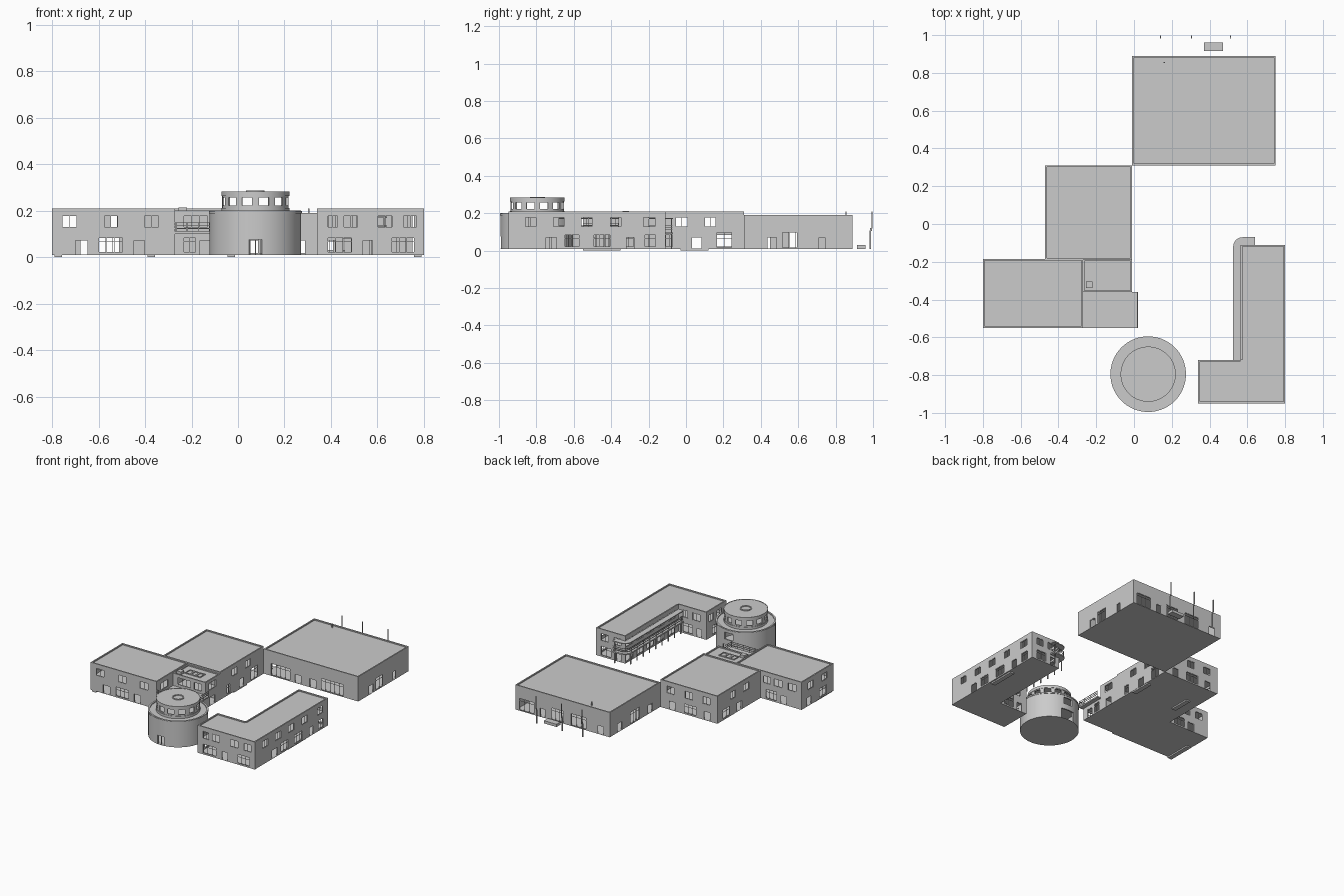
import bpy, bmesh
from math import pi, cos, sin, radians
from mathutils import Matrix

if "Cube" in bpy.data.objects:
    bpy.data.objects.remove(bpy.data.objects["Cube"])

BASE, T = 0.01, 0.009
# opening heights: upper window, ground window, door, tall hall window, low strip
KIND = {'u': (.127, .178), 'g': (.02, .085), 'd': (.012, .073), 'h': (.015, .1)}


def finish(name, bm, smooth=False):
    bmesh.ops.remove_doubles(bm, verts=bm.verts, dist=1e-6)
    bmesh.ops.recalc_face_normals(bm, faces=bm.faces)
    me = bpy.data.meshes.new(name)
    bm.to_mesh(me)
    bm.free()
    ob = bpy.data.objects.new(name, me)
    bpy.context.collection.objects.link(ob)
    if smooth:
        bpy.ops.object.select_all(action='DESELECT')
        ob.select_set(True)
        bpy.context.view_layer.objects.active = ob
        bpy.ops.object.shade_smooth_by_angle(angle=radians(30))
    return ob


def box(bm, x0, x1, y0, y1, z0, z1):
    m = Matrix.Translation(((x0 + x1) / 2, (y0 + y1) / 2, (z0 + z1) / 2)) @ \
        Matrix.Diagonal((abs(x1 - x0), abs(y1 - y0), abs(z1 - z0), 1))
    bmesh.ops.create_cube(bm, size=1, matrix=m)


def prism(bm, pts, z0, z1):
    lo = [bm.verts.new((x, y, z0)) for x, y in pts]
    hi = [bm.verts.new((x, y, z1)) for x, y in pts]
    bm.faces.new(lo[::-1])
    bm.faces.new(hi)
    n = len(pts)
    for i in range(n):
        j = (i + 1) % n
        bm.faces.new((lo[i], lo[j], hi[j], hi[i]))


def circle(cx, cy, r, n=72):
    return [(cx + r * cos(2 * pi * i / n), cy + r * sin(2 * pi * i / n)) for i in range(n)]


def panel(bm, us, zs, holes, fn, t):
    """Thick wall on a (u, z) grid, leaving the holes open."""
    us = sorted({round(u, 5) for u in us + [h[k] for h in holes for k in (0, 1)]})
    zs = sorted({round(z, 5) for z in zs + [h[k] for h in holes for k in (2, 3)]})
    V = {}

    def v(i, j, d):
        if (i, j, d) not in V:
            V[i, j, d] = bm.verts.new(fn(us[i], zs[j], d * t))
        return V[i, j, d]

    def solid(i, j):
        if not (0 <= i < len(us) - 1 and 0 <= j < len(zs) - 1):
            return False
        u, z = (us[i] + us[i + 1]) / 2, (zs[j] + zs[j + 1]) / 2
        return not any(a < u < b and c < z < d for a, b, c, d in holes)

    for i in range(len(us) - 1):
        for j in range(len(zs) - 1):
            if not solid(i, j):
                continue
            c = [(i, j), (i + 1, j), (i + 1, j + 1), (i, j + 1)]
            bm.faces.new([v(*p, 0) for p in c])
            bm.faces.new([v(*p, 1) for p in c[::-1]])
            for k, (di, dj) in enumerate([(0, -1), (1, 0), (0, 1), (-1, 0)]):
                if not solid(i + di, j + dj):
                    p, q = c[k], c[(k + 1) % 4]
                    bm.faces.new((v(*q, 0), v(*p, 0), v(*p, 1), v(*q, 1)))


def building(name, pts, top, openings, floors=True):
    walls, frames, slabs = bmesh.new(), bmesh.new(), bmesh.new()
    for e, (p, q) in enumerate(zip(pts, pts[1:] + pts[:1])):
        ax = 0 if abs(q[0] - p[0]) > abs(q[1] - p[1]) else 1
        L = abs(q[ax] - p[ax])
        s = 1 if q[ax] > p[ax] else -1
        dx, dy = (s, 0) if ax == 0 else (0, s)

        def fn(u, z, d):
            return (p[0] + dx * u - dy * d, p[1] + dy * u + dx * d, z)

        def bar(u0, u1, z0, z1):
            a, b = fn(u0, 0, .002), fn(u1, 0, .005)
            box(frames, a[0], b[0], a[1], b[1], z0, z1)

        holes = []
        for a, b, k in openings.get(e, []):
            u0, u1 = sorted((abs(a - p[ax]), abs(b - p[ax])))
            z0, z1 = KIND[k]
            holes.append((u0, u1, z0, z1))
            # frame, mullions and transom
            w = .002
            n = 1 if k == 'd' else max(2, round((u1 - u0) / .035))
            for i in range(n + 1):
                c = u0 + w / 2 + (u1 - u0 - w) * i / n
                bar(c - w / 2, c + w / 2, z0, z1)
            bar(u0, u1, z1 - w, z1)
            if k != 'd':
                bar(u0, u1, z0, z0 + w)
            if k in 'gh':
                bar(u0, u1, z1 - .02, z1 - .018)
        panel(walls, [0, L], [BASE, top], holes, fn, T)
    prism(slabs, pts, BASE, BASE + .002)
    prism(slabs, pts, top - .014, top - .008)
    if floors:
        prism(slabs, pts, .1, .108)
    finish(name + "_walls", walls)
    finish(name + "_frames", frames)
    finish(name + "_slabs", slabs)


def rect(x0, x1, y0, y1):
    return [(x0, y0), (x1, y0), (x1, y1), (x0, y1)]


# main blocks; edges run front, right, back, left
building("hall", rect(-.01, .75, .31, .89), .19, {
    0: [(.05, .2, 'h'), (.24, .29, 'd'), (.36, .41, 'd'), (.45, .63, 'h')],
    1: [(.435, .485, 'd'), (.515, .595, 'h'), (.71, .745, 'd')],
    2: [(.6, .72, 'h'), (.51, .55, 'd'), (.36, .46, 'h'), (.18, .3, 'h'), (.04, .09, 'd')],
    3: [(.4, .45, 'd'), (.55, .65, 'h'), (.75, .8, 'd')]}, floors=False)
building("middle_block", rect(-.47, -.01, -.19, .31), .21, {
    1: [(-.055, .01, 'u'), (.1, .16, 'u'), (.03, .085, 'd'), (.165, .245, 'h'), (-.11, -.07, 'g')],
    2: [(-.12, -.06, 'u'), (-.27, -.21, 'u'), (-.41, -.35, 'u'),
        (-.13, -.08, 'd'), (-.3, -.2, 'g'), (-.41, -.36, 'd')],
    3: [(-.055, .01, 'u'), (.1, .16, 'u'), (.03, .085, 'd'), (.165, .245, 'g')]})
building("left_block", rect(-.80, -.27, -.55, -.185), .21, {
    0: [(-.757, -.693, 'u'), (-.577, -.517, 'u'), (-.405, -.34, 'u'),
        (-.7, -.645, 'd'), (-.6, -.495, 'g'), (-.45, -.4, 'd')],
    1: [(-.5, -.42, 'u')],
    2: [(-.757, -.693, 'u'), (-.645, -.575, 'u'), (-.55, -.49, 'u'),
        (-.68, -.63, 'd'), (-.6, -.51, 'g')],
    3: [(-.48, -.42, 'u'), (-.32, -.26, 'u'), (-.47, -.39, 'g'), (-.3, -.25, 'd')]})
building("link_block", rect(-.27, -.01, -.36, -.188), .2, {
    0: [(-.235, -.13, 'u'), (-.1, -.04, 'u')],
    1: [(-.32, -.24, 'u'), (-.31, -.25, 'd')]})
building("entrance_block", rect(-.27, -.01, -.54, -.36), .108, {
    0: [(-.235, -.18, 'g'), (-.165, -.115, 'd'), (-.1, -.03, 'g')],
    1: [(-.5, -.45, 'd'), (-.43, -.38, 'g')]}, floors=False)
building("right_wing", [(.34, -.95), (.8, -.95), (.8, -.11), (.565, -.11), (.565, -.72), (.34, -.72)], .21, {
    0: [(.385, .43, 'u'), (.455, .515, 'u'), (.6, .665, 'u'), (.71, .77, 'u'),
        (.385, .49, 'g'), (.535, .58, 'd'), (.66, .76, 'g')],
    1: [(-.86, -.8, 'u'), (-.71, -.65, 'u'), (-.56, -.5, 'u'), (-.405, -.345, 'u'), (-.23, -.165, 'u'),
        (-.75, -.69, 'd'), (-.65, -.57, 'g'), (-.495, -.405, 'g'), (-.32, -.275, 'd'), (-.22, -.16, 'g')],
    2: [(.6, .66, 'u'), (.7, .76, 'u'), (.6, .64, 'd'), (.68, .76, 'g')],
    3: [(y, y + .08, k) for k in 'ug' for y in (-.68, -.56, -.44, -.32, -.2)],
    4: [(.39, .45, 'u'), (.49, .53, 'u'), (.38, .42, 'd'), (.45, .53, 'g')],
    5: [(-.9, -.84, 'u'), (-.8, -.75, 'u'), (-.88, -.79, 'g')]})

# curved balcony and canopy wrapping the right wing
def wrap(x, y, r=.05):
    arc = [(x + r + r * cos(a), y - r + r * sin(a)) for a in (pi - i * pi / 16 for i in range(9))]
    return [(x, -.72)] + arc + [(.64, y)]

bm = bmesh.new()
for z0, z1 in ((.088, .098), (.168, .174)):
    prism(bm, (wrap(.525, -.07) + [(.64, -.11), (.565, -.11), (.565, -.72)])[::-1], z0, z1)
finish("balcony_slabs", bm)
bm = bmesh.new()
outer, inner = wrap(.527, -.072), wrap(.53, -.075, .047)
for z in (.11, .121, .132):
    prism(bm, (outer + inner[::-1])[::-1], z, z + .003)
finish("balcony_rails", bm)
bm = bmesh.new()
for i in range(9):
    y = -.7 + i * .072
    box(bm, .529, .535, y - .003, y + .003, BASE, .09)
    box(bm, .527, .53, y - .0015, y + .0015, .09, .134)
box(bm, .625, .631, -.081, -.075, BASE, .168)
finish("balcony_columns", bm)

# entrance roof terrace with railing
bm = bmesh.new()
box(bm, -.27, .02, -.55, -.36, .1, .11)
finish("terrace_slab", bm)
bm = bmesh.new()
for z in (.122, .134, .146):
    box(bm, -.27, .02, -.55, -.547, z, z + .003)
    box(bm, .017, .02, -.55, -.36, z, z + .003)
for i in range(7):
    x = -.268 + i * .0475
    box(bm, x, x + .003, -.55, -.547, .11, .149)
for y in (-.5, -.43, -.363):
    box(bm, .017, .02, y, y + .003, .11, .149)
finish("terrace_railing", bm)

# link roof skylight and vent
bm = bmesh.new()
panel(bm, [-.215, -.09], [-.305, -.245], [(a, a + .03, -.299, -.251) for a in (-.21, -.168, -.126)],
      lambda u, v, d: (u, v, .198 - d), .012)
finish("skylight_frame", bm)
bm = bmesh.new()
box(bm, -.255, -.22, -.34, -.305, .18, .213)
finish("roof_vent", bm)

# round tower
CX, CY = .075, -.795

def ring(bm, r, t, z0, z1, holes=()):
    rad = [(radians(a), radians(b), c, d) for a, b, c, d in holes]
    panel(bm, [2 * pi * i / 72 for i in range(73)], [z0, z1], rad,
          lambda u, z, d: (CX + (r - d) * cos(u), CY + (r - d) * sin(u), z), t)

bm = bmesh.new()
ring(bm, .197, .01, BASE, .2, [(262, 278, BASE + .002, .075), (75, 105, BASE + .002, .085),
                               (80, 100, .125, .175)])
ring(bm, .2, .013, .188, .198)
finish("tower_wall", bm, True)
bm = bmesh.new()
prism(bm, circle(CX, CY, .196), BASE, BASE + .002)
prism(bm, circle(CX, CY, .192), .185, .193)
finish("tower_slabs", bm, True)
bm = bmesh.new()
ring(bm, .143, .008, .19, .275, [(30 * k + 6, 30 * k + 24, .222, .257) for k in range(12)])
ring(bm, .146, .004, .262, .283)
ring(bm, .146, .004, .196, .212)
finish("lantern_wall", bm, True)
bm = bmesh.new()
prism(bm, circle(CX, CY, .145), .27, .281)
finish("lantern_roof", bm, True)
bm = bmesh.new()
ring(bm, .04, .009, .279, .286)
finish("roof_ring", bm, True)
bm = bmesh.new()
for x in (.05, .074, .097):
    box(bm, x, x + .003, CY - .195, CY - .19, BASE, .075)
finish("tower_door_frame", bm)

# poles, aerial and bench behind the hall
bm = bmesh.new()
for x in (.14, .305, .51):
    box(bm, x - .003, x + .003, .982, .988, BASE, .107)
    box(bm, x - .003, x + .003, .991, .997, .118, .21)
    box(bm, x - .002, x + .002, .984, .995, .105, .12)
finish("poles", bm)
bm = bmesh.new()
box(bm, .157, .163, .852, .858, .176, .21)
finish("aerial", bm)
bm = bmesh.new()
box(bm, .37, .47, .915, .96, BASE, .03)
finish("bench", bm)

# low pads under the blocks
bm = bmesh.new()
for x, y0, y1 in ((-.79, -.55, -.35), (-.39, -.03, .12), (-.045, -.03, .12), (.757, -.55, -.35)):
    box(bm, x, x + .033, y0, y1, 0, BASE)
finish("ground_pads", bm)
